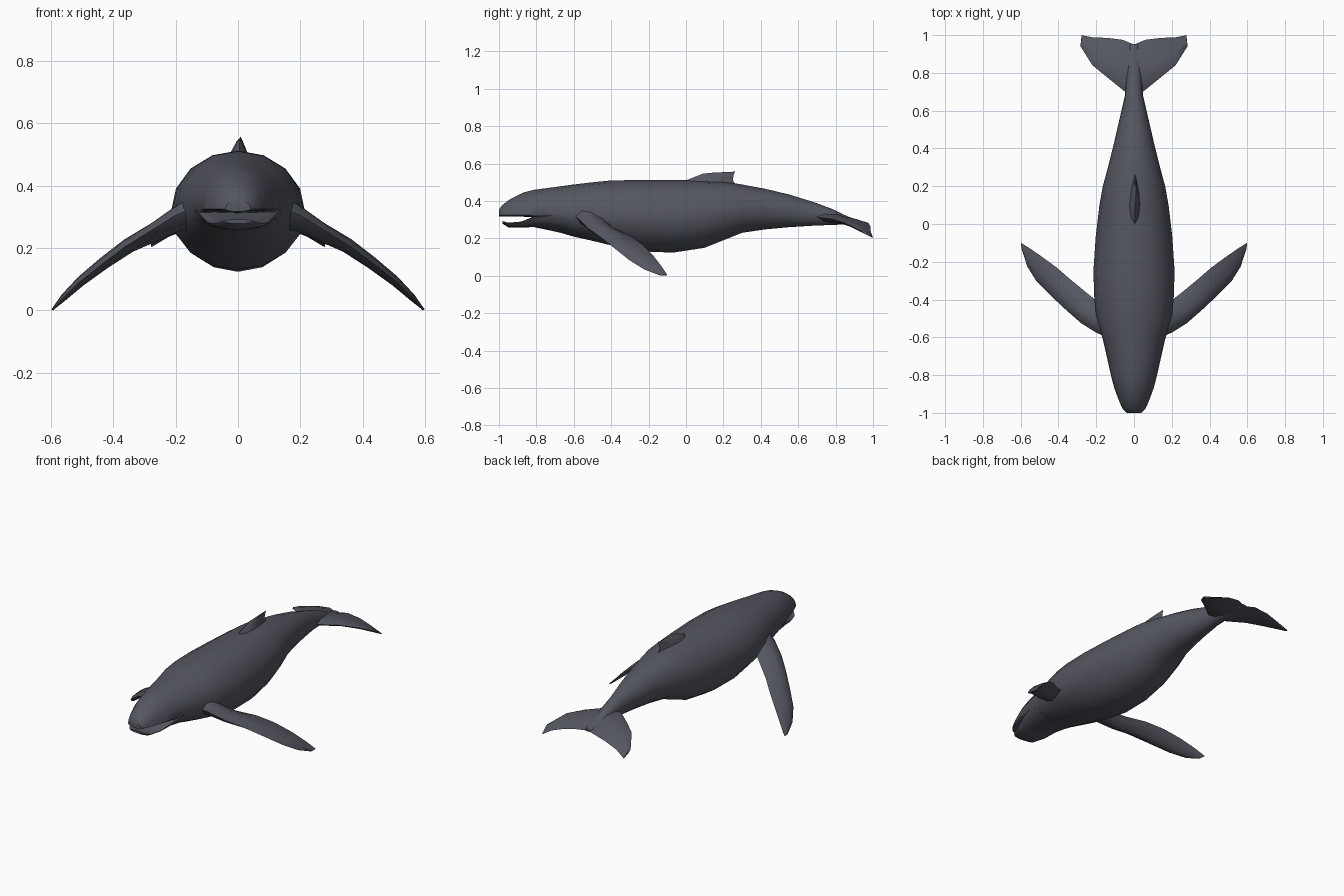
import bpy, bmesh, math
from mathutils import Vector

slate = bpy.data.materials.new("slate_grey")
slate.diffuse_color = (0.09, 0.094, 0.117, 1)


def loft(name, rings, angle=40):
    """Skin a list of equal-length closed rings and cap both ends."""
    bm = bmesh.new()
    vs = [[bm.verts.new(p) for p in r] for r in rings]
    n = len(rings[0])
    for a, b in zip(vs, vs[1:]):
        for i in range(n):
            bm.faces.new((a[i], a[(i + 1) % n], b[(i + 1) % n], b[i]))
    bm.faces.new(vs[0])
    bm.faces.new(vs[-1])
    bmesh.ops.recalc_face_normals(bm, faces=bm.faces)
    me = bpy.data.meshes.new(name)
    bm.to_mesh(me)
    bm.free()
    me.materials.append(slate)
    ob = bpy.data.objects.new(name, me)
    bpy.context.collection.objects.link(ob)
    bpy.ops.object.select_all(action='DESELECT')
    ob.select_set(True)
    bpy.context.view_layer.objects.active = ob
    bpy.ops.object.shade_smooth_by_angle(angle=math.radians(angle))
    return ob


def oval(y, top, bottom, mid, half, n=16):
    """Body ring whose widest point sits at height mid."""
    pts = []
    for i in range(n):
        a = 2 * math.pi * i / n
        s = math.sin(a)
        pts.append((half * math.cos(a), y, mid + s * (top - mid if s > 0 else mid - bottom)))
    return pts


def blade(name, sections, side=1):
    """Fin skinned from (leading point, trailing point, thickness)."""
    rings = []
    span = Vector(sections[-1][0]) - Vector(sections[0][0])
    for lead, trail, t in sections:
        l, r = Vector(lead), Vector(trail)
        nrm = (r - l).cross(span).normalized() * t / 2
        ring = [l, l.lerp(r, .15) + nrm * .75, l.lerp(r, .42) + nrm, l.lerp(r, .75) + nrm * .6,
                r, l.lerp(r, .75) - nrm * .6, l.lerp(r, .42) - nrm, l.lerp(r, .15) - nrm * .75]
        rings.append([(p.x * side, p.y, p.z) for p in ring])
    return loft(name, rings, 50)


# body with upper jaw: y, top, bottom, widest height, half width
body = [(-1.0, .355, .317, .325, .04), (-.98, .38, .316, .325, .06), (-.94, .41, .316, .325, .078),
        (-.87, .445, .316, .325, .104), (-.81, .46, .312, .325, .12), (-.72, .472, .245, .33, .14),
        (-.61, .487, .212, .33, .165), (-.5, .50, .187, .325, .198), (-.4, .51, .163, .32, .21),
        (-.25, .512, .131, .315, .215), (-.07, .512, .124, .315, .203), (.1, .51, .15, .325, .183),
        (.2, .505, .19, .34, .165), (.3, .488, .23, .355, .138), (.42, .466, .248, .36, .108),
        (.55, .435, .26, .35, .078), (.68, .395, .268, .33, .048), (.78, .358, .272, .315, .04),
        (.87, .315, .275, .295, .035), (.95, .29, .275, .283, .02)]
loft("body", [oval(*s) for s in body])

# lower jaw, slightly open
jaw = [(-.98, .292, .278, .286, .045), (-.95, .284, .259, .278, .072), (-.88, .29, .259, .282, .098),
       (-.81, .318, .26, .305, .119), (-.72, .35, .241, .325, .139), (-.6, .36, .214, .325, .16)]
loft("lower_jaw", [oval(*s) for s in jaw])

# dorsal fin
blade("dorsal_fin", [((.004, -.04, .47), (.004, .29, .46), .10), ((.004, .0, .51), (.004, .25, .51), .05),
                     ((.006, .09, .546), (.006, .255, .54), .018), ((.008, .14, .551), (.008, .263, .557), .004)])

pectoral = [((.10, -.62, .345), (.12, -.42, .30), .12), ((.20, -.575, .305), (.205, -.40, .265), .075),
            ((.28, -.525, .255), (.25, -.365, .245), .06), ((.36, -.455, .205), (.335, -.295, .213), .048),
            ((.44, -.38, .145), (.41, -.23, .165), .04), ((.515, -.305, .085), (.485, -.175, .108), .032),
            ((.565, -.225, .035), (.55, -.13, .05), .022), ((.592, -.14, .002), (.598, -.1, .004), .006)]
fluke = [((0, .67, .325), (0, .95, .28), .06), ((.06, .71, .312), (.06, .975, .283), .045),
         ((.14, .775, .305), (.14, .985, .267), .032), ((.22, .84, .287), (.22, .988, .237), .022),
         ((.283, .94, .24), (.277, 1.0, .203), .01)]
for side, word in ((1, "right"), (-1, "left")):
    blade(word + "_pectoral_fin", pectoral, side)
    blade(word + "_tail_fluke", fluke, side)
